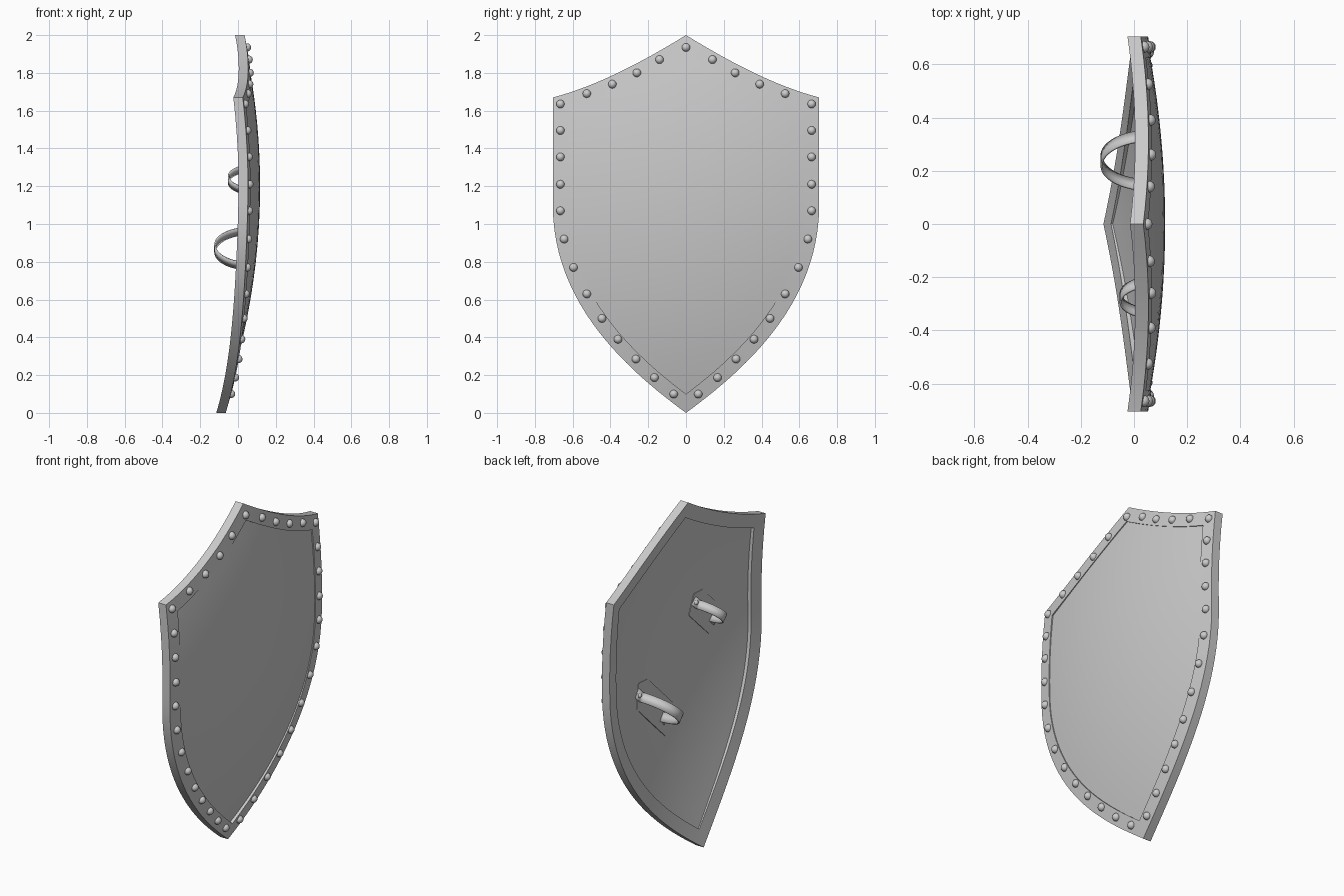
import bpy, bmesh
from math import sin, cos, pi, sqrt
from mathutils import Vector

if "Cube" in bpy.data.objects:
    bpy.data.objects.remove(bpy.data.objects["Cube"])

ZC = 1.2                       # height of the dome centre
PANEL_T = 0.025


def rim_x(y, z):
    return 0.115 - 0.125 * (y * y + (z - ZC) ** 2)


def panel_x(y, z):
    return 0.117 - 0.142 * (y * y + (z - ZC) ** 2)


def back_x(y, z):
    return panel_x(y, z) - PANEL_T


def make(name, bm, angle=30):
    bmesh.ops.recalc_face_normals(bm, faces=bm.faces)
    me = bpy.data.meshes.new(name)
    bm.to_mesh(me)
    bm.free()
    ob = bpy.data.objects.new(name, me)
    bpy.context.collection.objects.link(ob)
    bpy.ops.object.select_all(action='DESELECT')
    ob.select_set(True)
    bpy.context.view_layer.objects.active = ob
    bpy.ops.object.shade_smooth_by_angle(angle=angle * pi / 180)
    return ob


def bezier(pts, n):
    out = []
    for i in range(n):
        p, t = [Vector(q) for q in pts], i / n
        while len(p) > 1:
            p = [a.lerp(b, t) for a, b in zip(p, p[1:])]
        out.append(p[0])
    return out


# Shield outline in (y, z), clockwise from the top point
half = bezier([(0, 2), (.41, 1.746), (.705, 1.67)], 14)
half += bezier([(.705, 1.67), (.705, 1.1)], 6)
half += bezier([(.705, 1.1), (.705, .57), (.3, .22), (0, 0)], 24) + [Vector((0, 0))]
outline = half + [Vector((-p.x, p.y)) for p in reversed(half[1:-1])]


def inset(loop, d):
    res = []
    for i, p in enumerate(loop):
        a = (p - loop[i - 1]).normalized()
        b = (loop[(i + 1) % len(loop)] - p).normalized()
        n1, n2 = Vector((a.y, -a.x)), Vector((b.y, -b.x))
        res.append(p + (n1 + n2) * d / (1 + n1.dot(n2)))
    return res


def bridge(bm, a, b):
    for i in range(len(a)):
        j = (i + 1) % len(a)
        bm.faces.new((a[i], a[j], b[j], b[i]))


# Rim: rectangular section following the domed surface
bm = bmesh.new()
inner = inset(outline, 0.08)
rings = [[bm.verts.new((rim_x(*p) - off, p.x, p.y)) for p in loop]
         for loop, off in ((outline, 0), (inner, 0), (inner, .05), (outline, .05))]
for k in range(4):
    bridge(bm, rings[k], rings[(k + 1) % 4])
make("rim", bm)

# Panel: domed sheet made of concentric rings, closed at the edge
bm = bmesh.new()
edge = inset(outline, 0.073)
mid = Vector((0, 1.15))
outer = []
for off in (0, PANEL_T):
    prev = None
    for k in range(12, 0, -1):
        pts = [mid.lerp(p, k / 12) for p in edge]
        ring = [bm.verts.new((panel_x(*p) - off, p.x, p.y)) for p in pts]
        if prev:
            bridge(bm, prev, ring)
        else:
            outer.append(ring)
        prev = ring
    c = bm.verts.new((panel_x(*mid) - off, mid.x, mid.y))
    for i in range(len(prev)):
        bm.faces.new((prev[i - 1], prev[i], c))
bridge(bm, *outer)
make("panel", bm)


# Rivets around the rim, mirrored in y
def rivet(bm, pos, r):
    geo = bmesh.ops.create_uvsphere(bm, u_segments=16, v_segments=10, radius=r)
    bmesh.ops.translate(bm, verts=geo['verts'], vec=pos)


spots = [(0, 1.935), (.14, 1.87), (.26, 1.80), (.39, 1.74), (.525, 1.69),
         (.665, 1.635), (.665, 1.495), (.665, 1.355), (.665, 1.21), (.665, 1.07),
         (.645, .92), (.595, .77), (.525, .63), (.445, .50), (.36, .39),
         (.265, .285), (.167, .187), (.065, .10)]
bm = bmesh.new()
for y, z in spots:
    for s in ((1, -1) if y else (1,)):
        rivet(bm, (rim_x(y, z), y * s, z), 0.022)
make("rim_rivets", bm)

# Straps behind the panel: diagonal loops with riveted feet on thin pads
U = Vector((1, 1)) / sqrt(2)
W = Vector((1, -1)) / sqrt(2)


def strap(name, centre, h, apex, width, pad_centre, pad_len, pad_wid):
    c = Vector(centre)
    xb = back_x(*c)
    foot, n = 0.045, 24
    path = [(-h - foot, None)]
    for i in range(n + 1):
        t = pi * i / n
        path.append((-h * cos(t), xb - (xb - apex) * sin(t)))
    path.append((h + foot, None))
    bm = bmesh.new()
    prev = None
    for u, x in path:
        row = []
        for s in (-1, 1):
            p = c + U * u + W * s * width / 2
            row.append(bm.verts.new((back_x(*p) - .006 if x is None else x - .004, p.x, p.y)))
        if prev:
            bm.faces.new((prev[0], prev[1], row[1], row[0]))
        prev = row
    ob = make(name, bm, 40)
    m = ob.modifiers.new("thickness", 'SOLIDIFY')
    m.thickness, m.offset = 0.008, 0

    bm = bmesh.new()
    for s in (-1, 1):
        p = c + U * s * (h + .022)
        rivet(bm, (back_x(*p) - .008, p.x, p.y), 0.014)
    make(name + "_rivets", bm)

    # Hexagonal pad lying on the panel back
    bm = bmesh.new()
    pc = Vector(pad_centre)
    shape = [(-1, 0.35), (-.7, 1), (.7, 1), (1, -.35), (.7, -1), (-.7, -1)]
    pts = [pc + U * a * pad_len + W * b * pad_wid for a, b in shape]
    rows = [[bm.verts.new((back_x(*p) - off, p.x, p.y)) for p in pts] for off in (-.005, .003)]
    bridge(bm, *rows)
    bm.faces.new(rows[0])
    bm.faces.new(rows[1])
    make(name + "_pad", bm)


strap("arm_strap", (.238, .87), .132, -.118, .055, (.185, .845), .25, .09)
strap("hand_strap", (-.277, 1.235), .085, -.046, .05, (-.29, 1.225), .17, .08)
